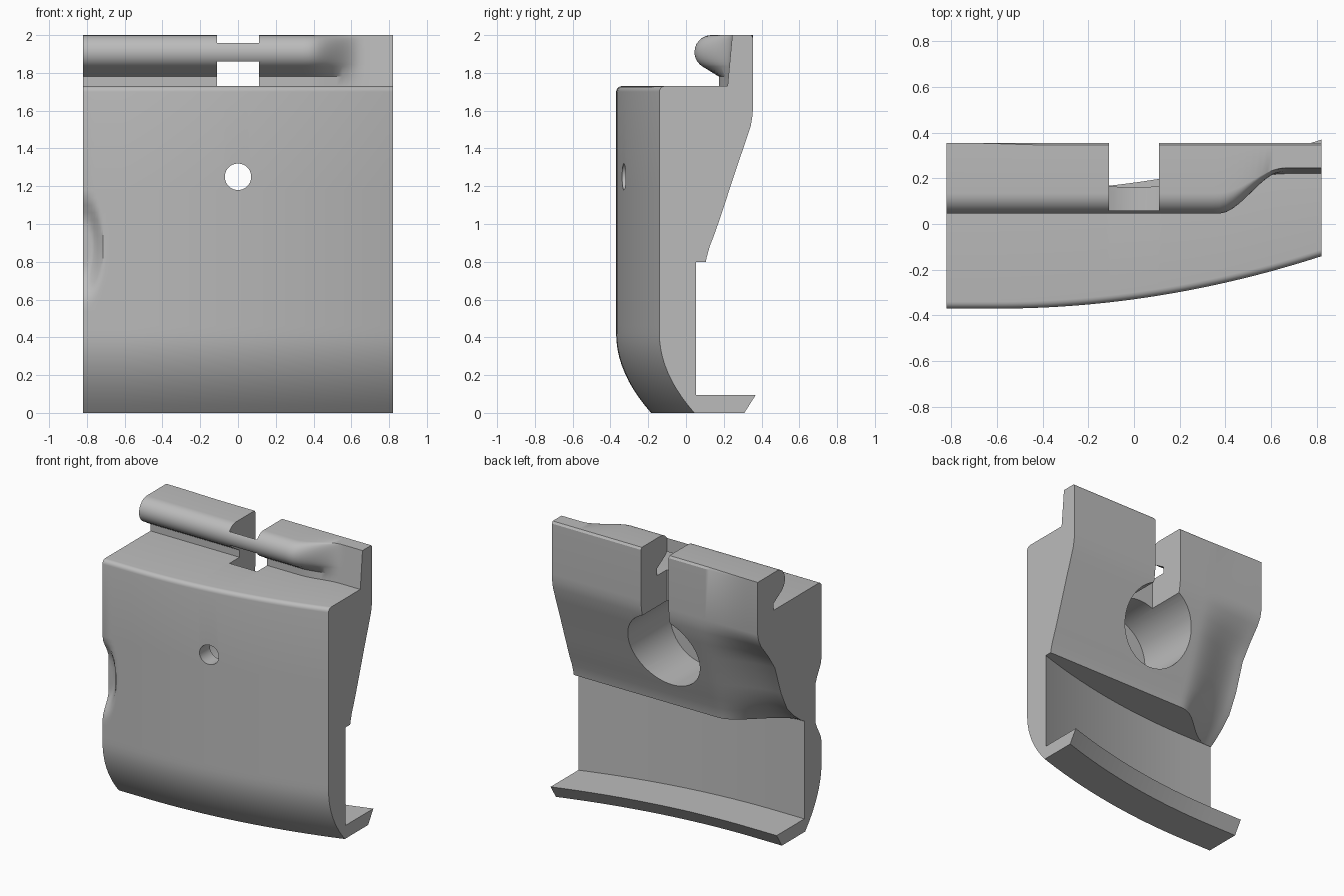
import bpy, bmesh, math

old = bpy.data.objects.get("Cube")
if old:
    bpy.data.objects.remove(old, do_unlink=True)

HALF = 0.82      # half length along x
SHELF = 1.73     # height of the shelf in front of the hook


def smooth(t):
    t = max(0.0, min(1.0, t))
    return t * t * (3 - 2 * t)


def lerp(a, b, t):
    return a + (b - a) * t


def front(x):
    """Gently curved front face."""
    return -0.37 + max(0.0, x + 0.6) ** 2 / 8.8


def scallop(x, z):
    """Shallow finger notch at one end of the front."""
    r = math.hypot((x + HALF) / 0.115, (z - 0.88) / 0.3)
    return 0.07 * smooth((1 - r) / 0.6)


# Back of the block: (plain y, recessed y, z)
BACK = [(0.345, 0.355, 2.0), (0.355, 0.355, 1.985), (0.355, 0.355, 1.62),
        (0.352, 0.345, 1.575), (0.343, 0.315, 1.52), (0.31, 0.235, 1.42),
        (0.272, 0.16, 1.31), (0.203, 0.09, 1.1), (0.156, 0.02, 0.96),
        (0.125, -0.06, 0.88), (0.11, -0.13, 0.825), (0.105, -0.17, 0.8)]


def section(x):
    """Closed outline in y and z at one station along x."""
    f = front(x)
    pts = []
    # curved toe, front face, rounded top edge
    for i in range(10):
        z = 0.42 * i / 10
        pts.append((f + 0.185 * (1 - i / 10) ** 2, z))
    for i in range(20):
        z = 0.42 + 0.04 * i
        pts.append((f + scallop(x, z), z))
    for i in range(6):
        a = math.radians(18 * i)
        pts.append((f + 0.03 * (1 - math.cos(a)), SHELF - 0.03 + 0.03 * math.sin(a)))
    # hook, fading into a plain upright wall
    hook = [(0.175, SHELF), (0.175, 1.78)]
    for i in range(13):
        a = math.radians(lerp(238, 90, i / 12))
        hook.append((0.135 + 0.09 * math.cos(a), 1.91 + 0.09 * math.sin(a)))
    fade = smooth((x - 0.37) / 0.29)
    for y, z in hook:
        pts.append((lerp(y, 0.22 + 0.025 * (z - SHELF) / 0.27, fade), z))
    # sloping back with a recess at one end
    dip = smooth((-0.33 - x) / 0.45)
    for plain, recessed, z in BACK:
        pts.append((lerp(plain, recessed, dip), z))
    # thin wall and bottom lip
    pts += [(f + 0.195, 0.8), (f + 0.195, 0.095), (f + 0.51, 0.095), (f + 0.45, 0.0)]
    return pts


# Lofted body
stations = [-HALF + 0.015 * i for i in range(10)]
stations += [lerp(-0.67, HALF, i / 50) for i in range(51)]
bm = bmesh.new()
rings = [[bm.verts.new((x, y, z)) for y, z in section(x)] for x in stations]
n = len(rings[0])
for a, b in zip(rings, rings[1:]):
    for i in range(n):
        j = (i + 1) % n
        bm.faces.new((a[i], a[j], b[j], b[i]))
bm.faces.new(rings[0])
bm.faces.new(rings[-1])
bmesh.ops.recalc_face_normals(bm, faces=bm.faces)
mesh = bpy.data.meshes.new("hooked_bracket")
bm.to_mesh(mesh)
bm.free()
body = bpy.data.objects.new("hooked_bracket", mesh)
bpy.context.collection.objects.link(body)


# Cutters: rear bore, pin hole and top slot
def bore(name, radius, y0, y1):
    bpy.ops.mesh.primitive_cylinder_add(vertices=64, radius=radius, depth=y1 - y0,
                                        location=(0, (y0 + y1) / 2, 1.25),
                                        rotation=(math.pi / 2, 0, 0))
    bpy.context.object.name = name
    return bpy.context.object


def slot():
    bpy.ops.mesh.primitive_cube_add(size=1, location=(0, 0.36, 1.7))
    ob = bpy.context.object
    ob.name = "slot_cutter"
    ob.scale = (0.22, 0.6, 0.9)
    return ob


cutters = [bore("bore_cutter", 0.28, -0.22, 0.7), bore("pin_hole_cutter", 0.07, -0.6, 0.1), slot()]
bpy.ops.object.select_all(action='DESELECT')
bpy.context.view_layer.objects.active = body
body.select_set(True)
for c in cutters:
    c.hide_render = True
    mod = body.modifiers.new(c.name, 'BOOLEAN')
    mod.operation = 'DIFFERENCE'
    mod.solver = 'EXACT'
    mod.object = c
    bpy.ops.object.modifier_apply(modifier=mod.name)
for c in cutters:
    bpy.data.objects.remove(c, do_unlink=True)

# Single plain grey
grey = bpy.data.materials.new("plain_grey")
grey.use_nodes = True
colour = (0.5, 0.5, 0.5, 1)
grey.diffuse_color = colour
grey.node_tree.nodes["Principled BSDF"].inputs["Base Color"].default_value = colour
body.data.materials.clear()
body.data.materials.append(grey)
bpy.ops.object.shade_smooth_by_angle(angle=math.radians(30))
